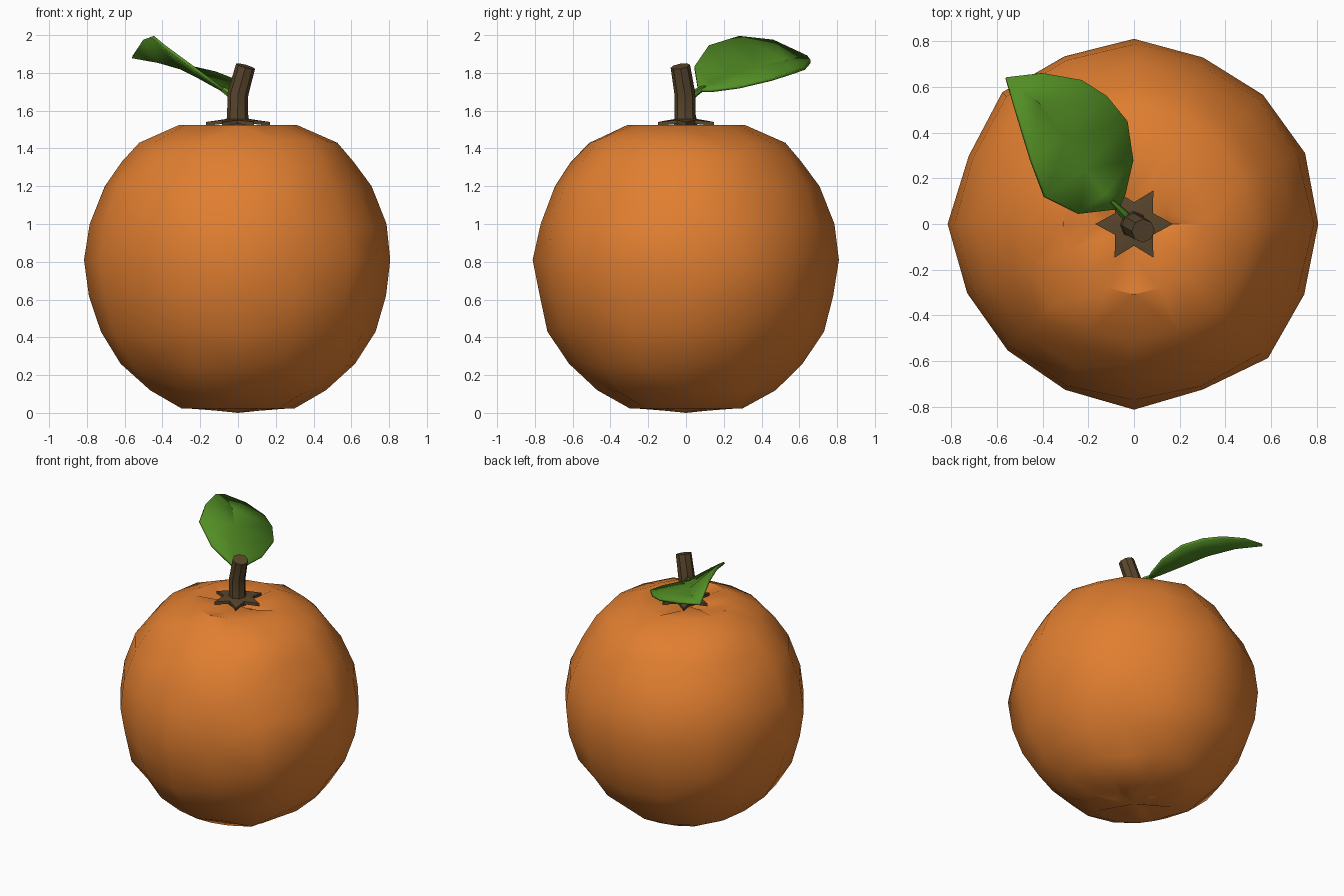
import bpy, bmesh, math, random
from mathutils import Vector

random.seed(4)
if "Cube" in bpy.data.objects:
    bpy.data.objects.remove(bpy.data.objects["Cube"])


def material(name, rgb):
    m = bpy.data.materials.new(name)
    m.use_nodes = True
    m.diffuse_color = (*rgb, 1)
    bsdf = next(n for n in m.node_tree.nodes if n.type == "BSDF_PRINCIPLED")
    bsdf.inputs["Base Color"].default_value = (*rgb, 1)
    return m


orange = material("orange peel", (0.75, 0.21, 0.03))
green = material("leaf green", (0.085, 0.27, 0.018))
brown = material("stem brown", (0.10, 0.06, 0.025))


def finish(bm, name, mat, angle):
    bmesh.ops.recalc_face_normals(bm, faces=bm.faces)
    mesh = bpy.data.meshes.new(name)
    bm.to_mesh(mesh)
    bm.free()
    mesh.materials.append(mat)
    ob = bpy.data.objects.new(name, mesh)
    bpy.context.collection.objects.link(ob)
    bpy.ops.object.select_all(action="DESELECT")
    ob.select_set(True)
    bpy.context.view_layer.objects.active = ob
    bpy.ops.object.shade_smooth_by_angle(angle=math.radians(angle))
    return ob


def bridge(bm, a, b):
    for i in range(len(a)):
        j = (i + 1) % len(a)
        bm.faces.new((a[i], a[j], b[j], b[i]))


def tube(name, path, radii, sides, mat):
    bm = bmesh.new()
    pts = [Vector(p) for p in path]
    rings = []
    for i, (p, r) in enumerate(zip(pts, radii)):
        d = pts[min(i + 1, len(pts) - 1)] - pts[max(i - 1, 0)]
        q = Vector((0, 0, 1)).rotation_difference(d)
        rings.append([bm.verts.new(p + q @ Vector((r * math.cos(t), r * math.sin(t), 0)))
                      for t in (math.tau * k / sides for k in range(sides))])
    for a, b in zip(rings, rings[1:]):
        bridge(bm, a, b)
    bm.faces.new(rings[0])
    bm.faces.new(rings[-1])
    return finish(bm, name, mat, 40)


# Fruit: uneven turned body with dimples and creases at both ends
profile = [(0.13, 0.012), (0.30, 0.024), (0.47, 0.12), (0.62, 0.26), (0.73, 0.43),
           (0.785, 0.62), (0.81, 0.81), (0.78, 1.0), (0.70, 1.2), (0.61, 1.33),
           (0.52, 1.43), (0.31, 1.525), (0.15, 1.51)]
wobble = [1.0, 0.99, 0.985, 0.975, 1.0, 0.985, 1.015, 0.97,
          1.0, 0.975, 0.97, 0.975, 0.995, 0.975, 1.015, 0.985]
bm = bmesh.new()
rings = []
for i, (r, z) in enumerate(profile):
    ring = []
    for k, w in enumerate(wobble):
        t = math.tau * k / len(wobble)
        inner = i in (0, len(profile) - 1)
        crease = 0.025 if inner and k % 4 == 0 else 0
        dz = crease if z < 0.8 else -crease
        body = 1 < i < len(profile) - 2
        rr = r * w + (random.uniform(-0.008, 0.008) if body else 0)
        if body and k % 4:
            dz += random.uniform(-0.02, 0.02)
        ring.append(bm.verts.new((rr * math.cos(t), rr * math.sin(t), z + dz)))
    rings.append(ring)
for a, b in zip(rings, rings[1:]):
    bridge(bm, a, b)
for ring, z in ((rings[0], 0.0), (rings[-1], 1.48)):
    c = bm.verts.new((0, 0, z))
    for i, v in enumerate(ring):
        bm.faces.new((v, ring[(i + 1) % len(ring)], c))
bmesh.ops.triangulate(bm, faces=[f for f in bm.faces if len(f.verts) > 3])
finish(bm, "fruit", orange, 35)

# Calyx: thin six-pointed star under the stem
bm = bmesh.new()
layers = []
for drop in (0, 0.02):
    star = []
    for k in range(12):
        t = math.tau * k / 12
        r, z = (0.17, 1.54) if k % 2 == 0 else (0.095, 1.55)
        star.append(bm.verts.new((r * math.cos(t), r * math.sin(t), z - drop)))
    c = bm.verts.new((0, 0, 1.565 - drop))
    for i, v in enumerate(star):
        bm.faces.new((v, star[(i + 1) % 12], c))
    layers.append(star)
bridge(bm, *layers)
finish(bm, "calyx", brown, 30)

# Stem and leaf stalk
tube("stem", [(0, 0, 1.5), (-0.002, -0.005, 1.58), (0, -0.006, 1.69), (0.04, -0.03, 1.835)],
     [0.065, 0.056, 0.055, 0.052], 8, brown)
tube("leaf_stalk", [(-0.01, 0.01, 1.65), (-0.05, 0.05, 1.695), (-0.1, 0.1, 1.725)],
     [0.018, 0.02, 0.012], 6, green)

# Leaf: raised edge, folded midrib and low edge, joined at base and tip
high = [(-0.24, 0.045, 1.83), (-0.39, 0.12, 1.94), (-0.45, 0.28, 1.99), (-0.505, 0.46, 1.97)]
rib = [(-0.13, 0.13, 1.735), (-0.22, 0.24, 1.785), (-0.3, 0.38, 1.825), (-0.42, 0.53, 1.86)]
low = [(-0.04, 0.13, 1.705), (-0.005, 0.28, 1.725), (-0.03, 0.45, 1.765), (-0.12, 0.56, 1.80)]
bm = bmesh.new()
base = bm.verts.new((-0.07, 0.065, 1.705))
tip = bm.verts.new((-0.56, 0.64, 1.885))
H, R, L = ([bm.verts.new(p) for p in row] for row in (high, rib, low))
for a, b in ((H, R), (R, L)):
    bm.faces.new((base, a[0], b[0]))
    for i in range(3):
        bm.faces.new((a[i], a[i + 1], b[i + 1], b[i]))
far = [bm.verts.new(p) for p in ((-0.23, 0.63, 1.825), (-0.4, 0.66, 1.86))]
bm.faces.new((H[3], tip, R[3]))
bm.faces.new((R[3], far[0], L[3]))
bm.faces.new((R[3], far[1], far[0]))
bm.faces.new((R[3], tip, far[1]))
leaf = finish(bm, "leaf", green, 35)
mod = leaf.modifiers.new("thickness", "SOLIDIFY")
mod.thickness = 0.016
mod.offset = 0
